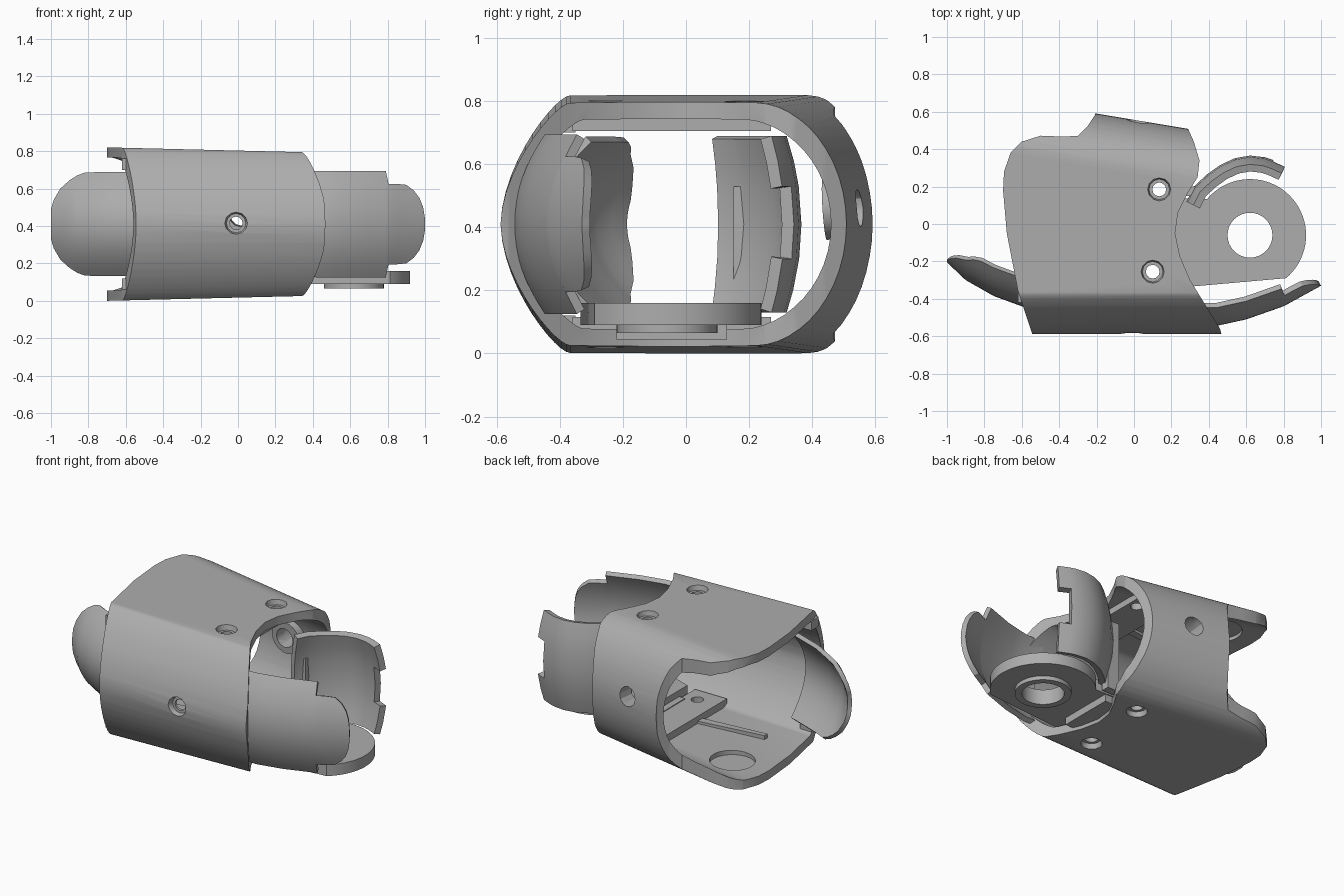
import bpy, bmesh, math
from mathutils import Vector

if "Cube" in bpy.data.objects:
    bpy.data.objects.remove(bpy.data.objects["Cube"], do_unlink=True)

grey = bpy.data.materials.new("plain_grey")
grey.use_nodes = True
grey.diffuse_color = (0.42, 0.42, 0.42, 1)
grey.node_tree.nodes["Principled BSDF"].inputs["Base Color"].default_value = (0.42, 0.42, 0.42, 1)
MID = 0.41


def finish(name, bm):
    mesh = bpy.data.meshes.new(name)
    bm.to_mesh(mesh)
    bm.free()
    mesh.materials.append(grey)
    ob = bpy.data.objects.new(name, mesh)
    bpy.context.collection.objects.link(ob)
    return ob


def activate(ob):
    bpy.ops.object.select_all(action='DESELECT')
    ob.select_set(True)
    bpy.context.view_layer.objects.active = ob


def apply_mod(ob, kind, **settings):
    mod = ob.modifiers.new(kind, kind)
    for key, value in settings.items():
        setattr(mod, key, value)
    activate(ob)
    bpy.ops.object.modifier_apply(modifier=mod.name)


def boolean(ob, cutter, operation='DIFFERENCE'):
    apply_mod(ob, 'BOOLEAN', object=cutter, operation=operation, solver='EXACT')


def smooth(ob, angle=30):
    activate(ob)
    bpy.ops.object.shade_smooth_by_angle(angle=math.radians(angle))


def loft(name, rings):
    """Closed solid through a row of equal rings."""
    bm = bmesh.new()
    rows = [[bm.verts.new(p) for p in ring] for ring in rings]
    count = len(rows[0])
    for a, b in zip(rows, rows[1:]):
        for j in range(count):
            k = (j + 1) % count
            bm.faces.new((a[j], a[k], b[k], b[j]))
    bm.faces.new(rows[0])
    bm.faces.new(rows[-1])
    bmesh.ops.recalc_face_normals(bm, faces=bm.faces)
    return finish(name, bm)


def prism(name, outline, z0, z1):
    return loft(name, [[(x, y, z) for x, y in outline] for z in (z0, z1)])


def box(name, x0, x1, y0, y1, z0, z1):
    return prism(name, [(x0, y0), (x1, y0), (x1, y1), (x0, y1)], z0, z1)


def rod(name, start, end, r0, r1=None, sides=12):
    start, end = Vector(start), Vector(end)
    bm = bmesh.new()
    bmesh.ops.create_cone(bm, cap_ends=True, segments=sides, radius1=r0,
                          radius2=r0 if r1 is None else r1, depth=(end - start).length)
    turn = (end - start).to_track_quat('Z', 'Y').to_matrix().to_4x4()
    bmesh.ops.transform(bm, matrix=turn, verts=bm.verts)
    bmesh.ops.translate(bm, vec=(start + end) / 2, verts=bm.verts)
    return finish(name, bm)


def interp(points, x):
    for (x0, y0), (x1, y1) in zip(points, points[1:]):
        if x <= x1:
            return y0 + (y1 - y0) * (x - x0) / (x1 - x0)
    return points[-1][1]


def sheet(name, columns, thickness, inward, skip=None):
    """Thick skin through columns of points; inward points to its hollow side."""
    bm = bmesh.new()
    grid = [[bm.verts.new(p) for p in col] for col in columns]
    for i in range(len(grid) - 1):
        for j in range(len(grid[0]) - 1):
            if skip and skip(i, j):
                continue
            bm.faces.new((grid[i][j], grid[i + 1][j], grid[i + 1][j + 1], grid[i][j + 1]))
    bmesh.ops.delete(bm, geom=[v for v in bm.verts if not v.link_faces], context='VERTS')
    bm.normal_update()
    if sum(f.normal.dot(Vector(inward)) for f in bm.faces) > 0:
        bmesh.ops.reverse_faces(bm, faces=bm.faces)
    ob = finish(name, bm)
    apply_mod(ob, 'SOLIDIFY', thickness=thickness, offset=-1)
    smooth(ob)
    return ob


# Sleeve: tapered tube along x, trimmed to its plan outline and hollowed
def section(x, wall=0.0):
    h = 0.393 - 0.0245 * x - 1.2 * wall
    front = -0.588 + wall
    back = 0.557 - 0.167 * x - wall
    n = 12
    half = []
    for i in range(n + 1):
        a = math.pi / 2 * i / n
        s = math.sin(a)
        half.append((front + 0.22 * (0.65 * s ** 1.7 + 0.35 * (1 - math.cos(a))), h * s))
    for i in range(n, -1, -1):
        a = math.pi / 2 * i / n
        half.append((back - 0.28 * (1 - math.cos(a)), h * math.sin(a)))
    loop = half + [(y, -z) for y, z in half[-2:0:-1]]
    return [(x, y, MID + z) for y, z in loop]


sleeve = loft("sleeve", [section(x) for x in (-.8, .6)])
hollow = loft("sleeve_hollow", [section(x, .045) for x in (-.9, .7)])
outline = [(-.54, -.6), (.47, -.6), (.46, -.56), (.38, -.43), (.3, -.3), (.245, -.17), (.22, -.05),
           (.235, .06), (.29, .17), (.34, .25), (.35, .34), (.32, .44), (.28, .53), (.26, .65),
           (-.2, .65), (-.21, .58), (-.25, .52), (-.3, .47), (-.4, .468), (-.5, .472), (-.6, .44),
           (-.66, .38), (-.695, .28), (-.7, .18), (-.68, -.05), (-.62, -.36)]
trim = prism("sleeve_trim", outline, -0.2, 1.1)
boolean(sleeve, trim, 'INTERSECT')
boolean(sleeve, hollow)

# Pads inside the two plates and a boss on the back wall, carrying the screws
pads = [box("lower_pad", -.03, .19, -.36, .27, .05, .115),
        box("upper_pad", -.03, .19, -.36, .27, .705, .77)]
boss = rod("back_boss", (.02, .44, .46), (.026, .52, .465), .1, sides=20)

# Screw holes with countersinks, and round pockets inside the plates
screws = []
sinks = []
for x, y in ((.135, .185), (.1, -.255)):
    screws.append(rod("screw_cut", (x, y, -.2), (x, y, 1.1), .037))
    sinks += [rod("sink_cut", (x, y, .77), (x, y, .86), .055, .075),
              rod("sink_cut", (x, y, .05), (x, y, -.04), .055, .075)]
back_cut = rod("back_cut", (.03, .75, .47), (.01, .4, .455), .06)
cutters = screws + sinks + [
    back_cut,
    rod("front_cut", (-.01, -.7, .415), (-.01, -.45, .415), .035),
    rod("front_sink", (-.01, -.555, .415), (-.01, -.62, .415), .052, .07),
    rod("pocket_cut", (-.46, .2, .035), (-.46, .2, .12), .13, sides=32),
    rod("pocket_cut", (-.46, .2, .785), (-.46, .2, .7), .13, sides=32)]
for cutter in cutters:
    boolean(sleeve, cutter)
for pad in pads:
    for cutter in screws:
        boolean(pad, cutter)
boolean(boss, back_cut)
for ob in [sleeve, boss] + pads:
    smooth(ob)
for cutter in cutters + [trim, hollow]:
    bpy.data.objects.remove(cutter, do_unlink=True)

# Stiffening ribs and corner tabs inside the sleeve
for side, (z0, z1) in (("lower", (.05, .085)), ("upper", (.735, .77))):
    prism(side + "_rib", [(-.02, -.12), (-.02, -.07), (-.45, -.13), (-.45, -.16)], z0, z1)
for side, (z0, z1) in (("lower", (.06, .12)), ("upper", (.7, .76))):
    box(side + "_tab", -.62, -.54, -.42, -.35, z0, z1)

# Hinge plate: round eye with an arm running into the sleeve
cx, cy, radius = .62, -.06, .3
arc = [(cx + radius * math.cos(math.radians(a)), cy + radius * math.sin(math.radians(a)))
       for a in range(-50, 141, 5)]
hinge = prism("hinge_plate", arc + [(.36, .135), (.2, .14), (.2, -.3), (.3, -.335)], .09, .16)
foot = box("hinge_foot", .16, .32, -.22, .13, .045, .12)
collar = rod("hinge_collar", (cx, cy, .065), (cx, cy, .1), .16, sides=40)
bore = rod("hinge_bore", (cx, cy, 0), (cx, cy, .3), .12, sides=32)
for ob in hinge, collar:
    boolean(ob, bore)
    smooth(ob)
bpy.data.objects.remove(bore, do_unlink=True)


# Curved end guards on the front side
def guard(name, xs, mid_line, half_height, bulge, thickness):
    columns = []
    for x, hz in zip(xs, half_height):
        zs = [hz * (j / 8 - 1) for j in range(17)]
        columns.append([(x, interp(mid_line, x) + bulge * z * z, MID + z) for z in zs])
    return sheet(name, columns, thickness, (0, 1, 0))


guard("left_guard", [.3, .44, .52, .6, .7, .79, .805, .85, .9, .94, .97, .99, 1],
      [(.3, -.54), (.44, -.545), (.6, -.51), (.8, -.44), (1, -.33)],
      [.28, .285, .285, .285, .285, .285, .215, .215, .21, .18, .14, .09, .03], 1.2, .03)
guard("right_guard", [-1, -.985, -.95, -.9, -.86, -.82, -.75, -.68, -.6, -.52],
      [(-1, -.205), (-.9, -.3), (-.75, -.385), (-.6, -.44), (-.5, -.475)],
      [.08, .13, .19, .235, .26, .275, .278, .278, .278, .278], 1.95, .025)

# Curved rear fork, domed toward the hinge, with a notch in its free end
path = [(.28, .12), (.32, .2), (.39, .265), (.46, .315), (.54, .352), (.62, .366), (.7, .357),
        (.745, .342), (.81, .312)]
levels = [.13, .2, .3, .41, .53, .61, .69]
columns = []
for x, y in path:
    column = []
    for z in levels:
        pull = 1 - 1.4 * (z - MID) ** 2
        column.append((cx + (x - cx) * pull, cy + (y - cy) * pull, z))
    columns.append(column)
sheet("rear_fork", columns, .04, (.3, -1, 0), skip=lambda i, j: i >= 7 and 2 <= j <= 3)
box("fork_foot", .28, .36, .15, .2, .09, .53)
